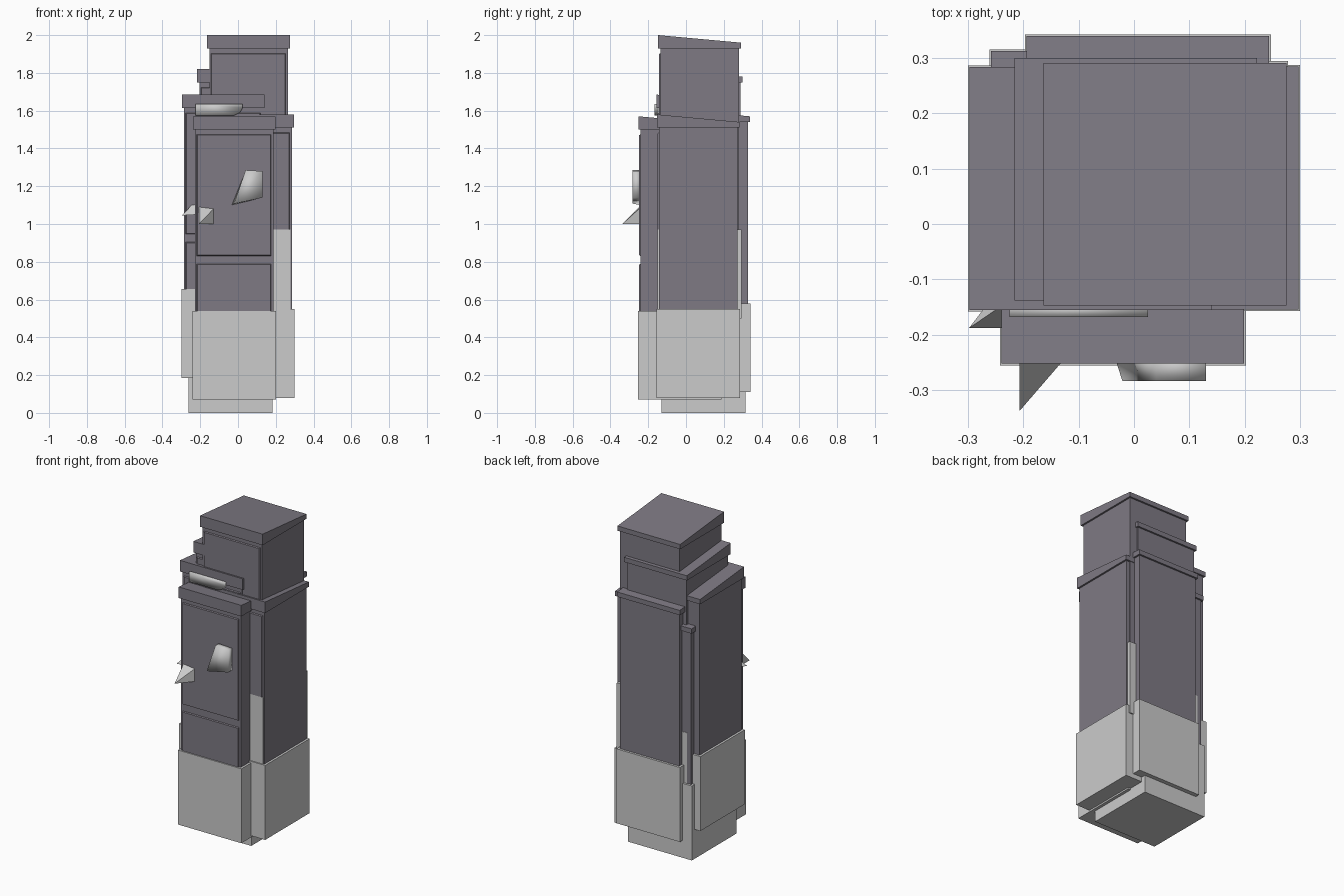
import bpy, bmesh

if "Cube" in bpy.data.objects:
    bpy.data.objects.remove(bpy.data.objects["Cube"])

dark = bpy.data.materials.new("dark_slate")
dark.diffuse_color = (0.21, 0.195, 0.23, 1)
dark.use_nodes = True
dark.node_tree.nodes["Principled BSDF"].inputs["Base Color"].default_value = dark.diffuse_color


def mesh_object(name, verts, faces, mat=None):
    me = bpy.data.meshes.new(name)
    me.from_pydata(verts, [], faces)
    bm = bmesh.new()
    bm.from_mesh(me)
    bmesh.ops.recalc_face_normals(bm, faces=bm.faces)
    bm.to_mesh(me)
    bm.free()
    ob = bpy.data.objects.new(name, me)
    bpy.context.collection.objects.link(ob)
    if mat:
        me.materials.append(mat)
    return ob


def box(name, x0, x1, y0, y1, z0, z1, mat=None, drop=0.0, taper=0.0):
    """Box; drop lowers the back top edge, taper shrinks the front face."""
    t = taper
    v = [(x0 + t, y0, z0 + t), (x1 - t, y0, z0 + t), (x1, y1, z0), (x0, y1, z0),
         (x0 + t, y0, z1 - t), (x1 - t, y0, z1 - t), (x1, y1, z1 - drop), (x0, y1, z1 - drop)]
    f = [(0, 1, 2, 3), (4, 5, 6, 7), (0, 1, 5, 4), (1, 2, 6, 5), (2, 3, 7, 6), (3, 0, 4, 7)]
    return mesh_object(name, v, f, mat)


def prism(name, outline, y_back, y_front, shift=(0, 0)):
    """Front-view (x, z) outline extruded along y; shift slides the front bottom-left corner."""
    n = len(outline)
    v = [(x, y_back, z) for x, z in outline] + [(x, y_front, z) for x, z in outline]
    v[n] = (v[n][0] + shift[0], y_front, v[n][2] + shift[1])
    f = [tuple(range(n)), tuple(range(n, 2 * n))]
    f += [(i, (i + 1) % n, n + (i + 1) % n, n + i) for i in range(n)]
    return mesh_object(name, v, f)


# One square pillar: light plinth, dark shaft, sloped cap and two front panels
W, H, INSET = 0.438, 1.5, 0.011


def pillar(name, x, y, top):
    x1, y1, z = x + W, y + W, top - H
    box(name + "_plinth", x - .003, x1 + .003, y - .003, y1 + .003, z, z + 0.47)
    box(name + "_shaft", x + INSET, x1 - INSET, y + INSET, y1 - INSET,
        z + 0.46, top - 0.06, dark)
    box(name + "_cap", x, x1, y, y1, top - 0.07, top, dark, drop=0.04)
    for part, lo, hi in (("upper_panel", 0.74, 0.095), ("lower_panel", 1.04, 0.78)):
        box(name + "_" + part, x + 0.019, x1 - 0.022, y + 0.004, y + INSET + .002,
            top - lo, top - hi, dark, taper=0.005)


# Seven overlapping pillars, each (name, left x, front y, top z)
for args in (("tall_pillar", -0.163, -0.147, 2.0),
             ("second_pillar", -0.216, -0.138, 1.82),
             ("left_pillar", -0.297, -0.155, 1.685),
             ("front_pillar", -0.239, -0.252, 1.57),
             ("right_pillar", -0.141, -0.154, 1.58),
             ("back_pillar", -0.194, -0.099, 1.61),
             ("back_left_pillar", -0.258, -0.126, 1.5)):
    pillar(*args)

# Smooth wedge on the front panel
wedge = prism("front_wedge", [(-0.035, 1.10), (0.13, 1.14), (0.13, 1.28), (0.04, 1.285)],
              -0.24, -0.283, shift=(0.014, 0.008))
wedge.data.shade_smooth()

# Pointed spike on the front panel, apex at the lower left
mesh_object("front_spike",
            [(-0.207, -0.243, 1.0), (-0.125, -0.243, 1.0), (-0.125, -0.243, 1.085),
             (-0.207, -0.243, 1.095), (-0.207, -0.338, 1.0)],
            [(0, 1, 2, 3), (0, 1, 4), (1, 2, 4), (2, 3, 4), (3, 0, 4)])

# Small spike on the left pillar
mesh_object("left_spike",
            [(-0.265, -0.145, 1.05), (-0.2, -0.145, 1.05), (-0.2, -0.145, 1.115),
             (-0.235, -0.145, 1.11), (-0.298, -0.188, 1.045), (-0.22, -0.188, 1.05)],
            [(0, 1, 5, 4), (0, 4, 3), (4, 5, 3), (5, 2, 3), (1, 2, 5), (0, 3, 2, 1)])

# Shallow bowl-shaped ledge on the left pillar's cap
ledge = prism("cap_ledge", [(-0.225, 1.575), (-0.02, 1.575), (0.01, 1.59),
                            (0.025, 1.615), (0.025, 1.635), (-0.225, 1.635)], -0.145, -0.168)
ledge.data.shade_smooth()
